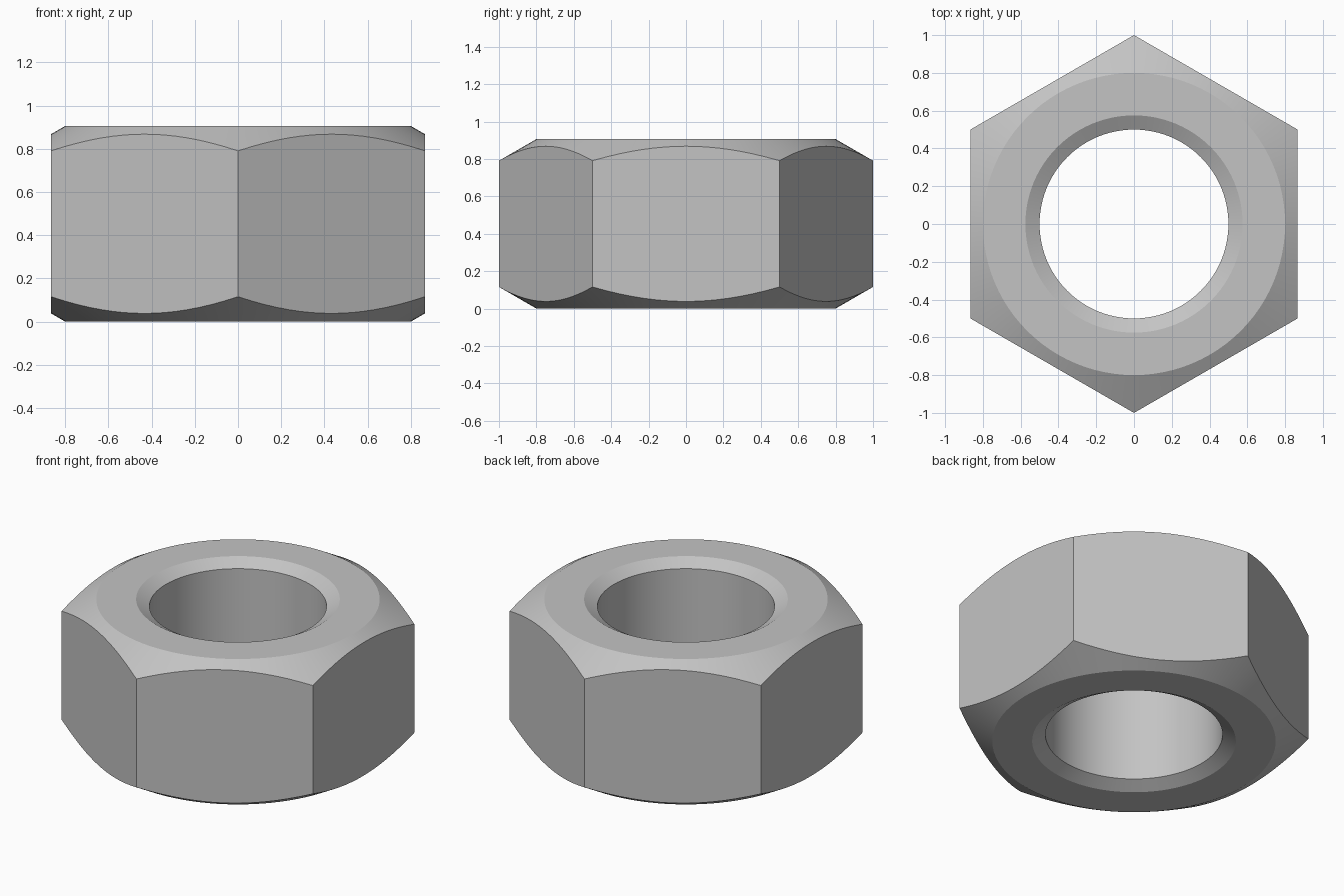
import bpy, bmesh, math

cube = bpy.data.objects.get("Cube")
if cube:
    bpy.data.objects.remove(cube, do_unlink=True)

HEIGHT = 0.906
FLAT = math.cos(math.pi / 6)      # centre to flat side, corners at radius 1
RIM = 0.8                         # flat bearing face radius
BORE, MOUTH = 0.5, 0.575          # hole and its countersunk mouth
SLOPE = math.tan(math.pi / 6)     # all chamfers are 30 degrees
SEGMENTS = 96

steel = bpy.data.materials.new("steel_grey")
steel.use_nodes = True
grey = (0.55, 0.55, 0.55, 1)
steel.diffuse_color = grey
steel.node_tree.nodes["Principled BSDF"].inputs["Base Color"].default_value = grey


def section(angle):
    """Closed radius-height section of the nut at one angle."""
    sector = math.pi / 3
    edge = FLAT / math.cos((angle % sector) - sector / 2)
    half = [(BORE, (MOUTH - BORE) * SLOPE), (MOUTH, 0),
            (RIM, 0), (edge, (edge - RIM) * SLOPE)]
    return half + [(r, HEIGHT - z) for r, z in reversed(half)]


# Sweep the section round the axis, with a corner at front and back
bm = bmesh.new()
columns = []
for i in range(SEGMENTS):
    a = math.tau * i / SEGMENTS
    turn = a + math.pi / 2
    columns.append([bm.verts.new((r * math.cos(turn), r * math.sin(turn), z))
                    for r, z in section(a)])
for i, col in enumerate(columns):
    nxt = columns[(i + 1) % SEGMENTS]
    for j in range(len(col)):
        k = (j + 1) % len(col)
        bm.faces.new((col[j], nxt[j], nxt[k], col[k]))
bmesh.ops.recalc_face_normals(bm, faces=bm.faces)

mesh = bpy.data.meshes.new("hex_nut")
bm.to_mesh(mesh)
bm.free()
mesh.materials.append(steel)
nut = bpy.data.objects.new("hex_nut", mesh)
bpy.context.collection.objects.link(nut)

# Smooth round surfaces, crisp chamfer edges
bpy.ops.object.select_all(action='DESELECT')
nut.select_set(True)
bpy.context.view_layer.objects.active = nut
bpy.ops.object.shade_smooth_by_angle(angle=math.radians(25))
